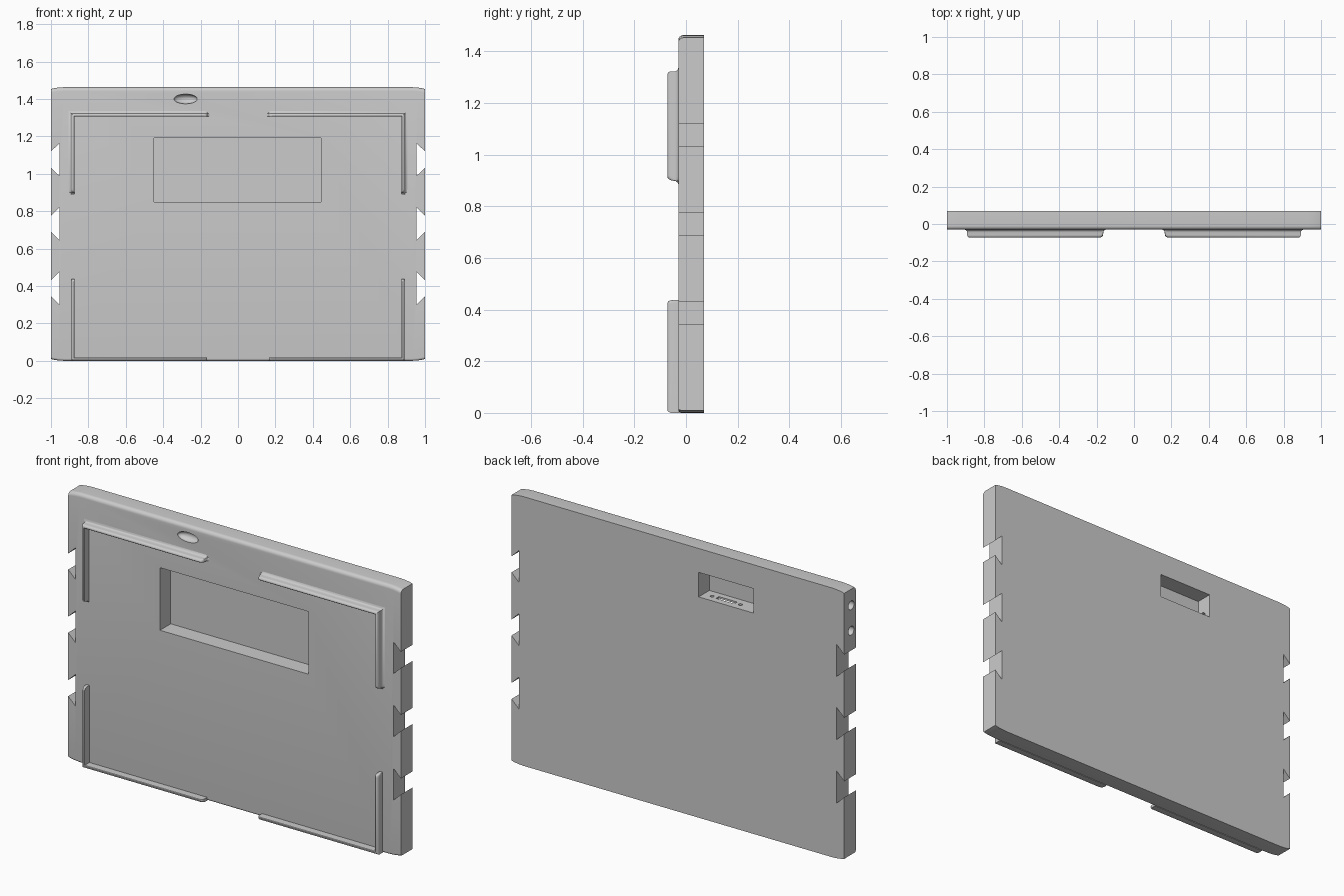
import bpy, bmesh, math
from mathutils import Matrix

if "Cube" in bpy.data.objects:
    bpy.data.objects.remove(bpy.data.objects["Cube"])

FRONT, BACK, TOP = -0.03, 0.07, 1.463


def finish(name, bm):
    bmesh.ops.recalc_face_normals(bm, faces=bm.faces)
    me = bpy.data.meshes.new(name)
    bm.to_mesh(me)
    bm.free()
    ob = bpy.data.objects.new(name, me)
    bpy.context.collection.objects.link(ob)
    return ob


def loft(name, sections):
    """Skin a list of equal-length closed cross-sections and cap both ends."""
    bm = bmesh.new()
    rings = [[bm.verts.new(p) for p in s] for s in sections]
    n = len(rings[0])
    for a, b in zip(rings, rings[1:]):
        for i in range(n):
            j = (i + 1) % n
            bm.faces.new((a[i], a[j], b[j], b[i]))
    bm.faces.new(rings[0])
    bm.faces.new(rings[-1])
    return finish(name, bm)


def box(name, x0, x1, y0, y1, z0, z1):
    return loft(name, [[(x, y0, z0), (x, y1, z0), (x, y1, z1), (x, y0, z1)] for x in (x0, x1)])


def rod(name, r, length, centre, axis, sides=24):
    bm = bmesh.new()
    rot = Matrix.Rotation(math.pi / 2, 4, 'Y') if axis == 'X' else Matrix()
    bmesh.ops.create_cone(bm, cap_ends=True, segments=sides, radius1=r, radius2=r,
                          depth=length, matrix=Matrix.Translation(centre) @ rot)
    return finish(name, bm)


def activate(ob):
    bpy.ops.object.select_all(action='DESELECT')
    ob.select_set(True)
    bpy.context.view_layer.objects.active = ob


def cut(target, cutter):
    activate(target)
    m = target.modifiers.new("cut", 'BOOLEAN')
    m.operation, m.solver, m.object = 'DIFFERENCE', 'EXACT', cutter
    bpy.ops.object.modifier_apply(modifier=m.name)
    bpy.data.objects.remove(cutter)


def smooth(ob):
    activate(ob)
    bpy.ops.object.shade_smooth_by_angle(angle=math.radians(40))


# Panel: profile with rounded front edges, corners drooping slightly at the ends
def panel_section(x, droop):
    pts = [(x, BACK, droop), (x, BACK, TOP - droop)]
    for r, z, s in ((0.02, TOP - droop - 0.02, 1), (0.012, droop + 0.012, -1)):
        arc = [(x, FRONT + r - r * math.sin(a), z + s * r * math.cos(a))
               for a in [math.pi / 2 * i / 6 for i in range(7)]]
        pts += arc if s > 0 else arc[::-1]
    return pts


ends = [(1, 0.01), (0.985, 0.006), (0.96, 0.002), (0.93, 0)]
panel = loft("panel", [panel_section(-x, d) for x, d in ends]
             + [panel_section(x, d) for x, d in ends[::-1]])

# Dovetail notches on both sides
for s in (-1, 1):
    for z in (0.388, 0.733, 1.076):
        # the flare is continued past the panel edge for a clean cut
        prof = [(0.955, 0.087), (0.955, -0.087), (1.01, -0.034), (1.01, 0.034)]
        cut(panel, loft("notch_cutter", [[(s * x, y, z + h) for x, h in prof] for y in (-0.2, 0.2)]))

# Display recess in front, connector pocket in back
cut(panel, box("window_cutter", -0.448, 0.445, -0.2, 0.062, 0.85, 1.19))
cut(panel, box("pocket_cutter", -0.455, -0.125, -0.022, 0.2, 1.2, 1.333))

# Connector slot and screw holes between pocket and recess
cut(panel, box("slot_cutter", -0.315, -0.205, 0.01, 0.035, 1.17, 1.22))
for x in (-0.345, -0.175):
    cut(panel, rod("screw_cutter", 0.01, 0.05, (x, 0.025, 1.195), 'Z', 16))

# Side holes: lower one reaches the pocket, upper one is blind
cut(panel, rod("lower_hole_cutter", 0.024, 0.7, (-0.78, 0.01, 1.227), 'X'))
cut(panel, rod("upper_hole_cutter", 0.024, 0.3, (-1.0, 0.01, 1.365), 'X'))

# Oval dimple near the top edge
bm = bmesh.new()
bmesh.ops.create_uvsphere(bm, u_segments=32, v_segments=16, radius=1,
                          matrix=Matrix.Translation((-0.28, FRONT, 1.4))
                          @ Matrix.Diagonal((0.062, 0.03, 0.026, 1)))
cut(panel, finish("dimple_cutter", bm))
smooth(panel)


# Corner ridges: profile (outward offset, height) swept along an L path
def ridge(name, corner, z_end, up, prof, taper):
    cx, cz = corner
    dz = -up if up > 0 else 1
    stations = [((cx, z_end + dz * -t), (1, 0), k) for t, k in taper]
    stations.append((corner, (1, up), 1))
    stations += [((0.165 + t, cz), (0, up), k) for t, k in taper[::-1]]
    if up > 0:
        stations = [((p[0], p[1]), o, k) for p, o, k in stations]
    ob = loft(name, [[(p[0] + o[0] * d, FRONT + 0.004 - (h + 0.004) * k, p[1] + o[1] * d)
                      for d, h in prof] for p, o, k in stations])
    activate(ob)
    m = ob.modifiers.new("mirror", 'MIRROR')
    m.use_mirror_merge = False
    bpy.ops.object.modifier_apply(modifier=m.name)
    smooth(ob)


crown = [(0, -0.004), (0, 0.04), (0.003, 0.0425), (0.008, 0.042), (0.013, 0.039), (0.016, 0.034)]
flared = crown + [(0.017, 0.028), (0.017, 0.015), (0.019, 0.008), (0.023, 0.003), (0.03, 0), (0.03, -0.004)]
plain = crown + [(0.018, 0.028), (0.018, -0.004)]
soft_end = [(-0.014, 0.08), (-0.007, 0.15), (-0.002, 0.3), (0, 0.65), (0.004, 0.85), (0.01, 0.96), (0.018, 1)]
round_end = [(0, 0.65), (0.002, 0.8), (0.006, 0.92), (0.012, 0.98), (0.018, 1)]
ridge("upper_ridges", (0.875, 1.305), 0.9, 1, flared, soft_end)
ridge("lower_ridges", (0.873, 0.018), 0.437, -1, plain, round_end)
